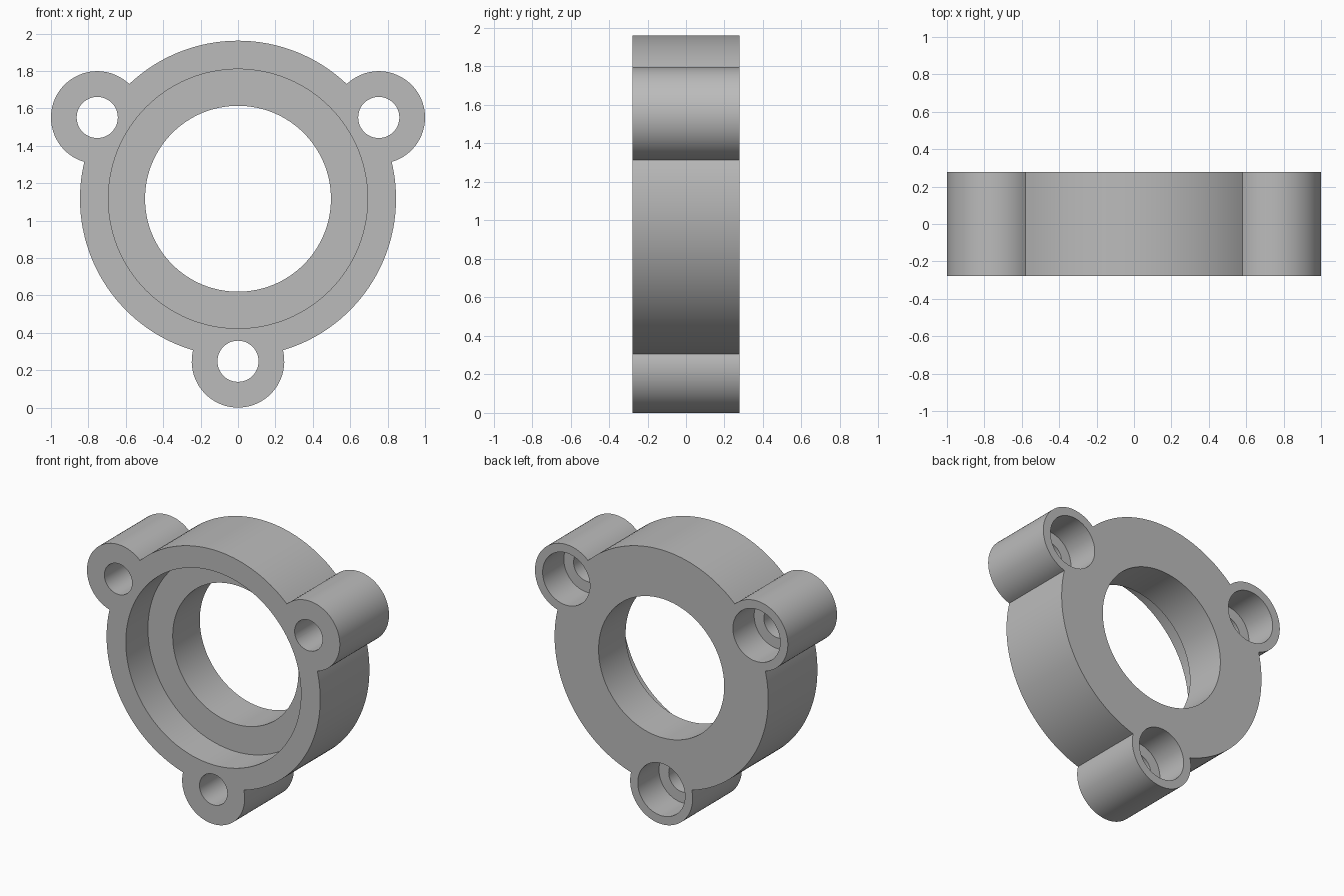
import bpy, bmesh
from math import pi, cos, sin, acos, atan2, radians
from mathutils import Matrix

if "Cube" in bpy.data.objects:
    bpy.data.objects.remove(bpy.data.objects["Cube"])

RING_R, SEAT_R, BORE_R = 0.845, 0.693, 0.497
LUG_R, LUG_DIST, HOLE_R, POCKET_R = 0.2475, 0.869, 0.11, 0.187
HALF, SEAT_DEPTH, POCKET_DEPTH = 0.278, 0.25, 0.24
CENTRE_Z = LUG_DIST + LUG_R
LUG_ANGLES = [radians(a) for a in (-90, 30, 150)]

grey = bpy.data.materials.new("plain grey")
grey.use_nodes = True
colour = (0.5, 0.5, 0.5, 1)
grey.diffuse_color = colour
grey.node_tree.nodes["Principled BSDF"].inputs["Base Color"].default_value = colour


def arc(cx, cz, r, start, end, steps):
    """Points along an arc, without its last point."""
    angles = [start + (end - start) * i / steps for i in range(steps)]
    return [(cx + r * cos(a), cz + r * sin(a)) for a in angles]


def link(bm, name):
    mesh = bpy.data.meshes.new(name)
    bmesh.ops.recalc_face_normals(bm, faces=bm.faces)
    bm.to_mesh(mesh)
    bm.free()
    mesh.materials.append(grey)
    obj = bpy.data.objects.new(name, mesh)
    bpy.context.collection.objects.link(obj)
    return obj


def extrude_profile(name, points, y0, y1):
    bm = bmesh.new()
    face = bm.faces.new([bm.verts.new((x, y0, z)) for x, z in points])
    new = bmesh.ops.extrude_face_region(bm, geom=[face])["geom"]
    verts = [v for v in new if isinstance(v, bmesh.types.BMVert)]
    bmesh.ops.translate(bm, verts=verts, vec=(0, y1 - y0, 0))
    return link(bm, name)


def cut_round(body, x, z, r, y0, y1, steps):
    """Cut a round hole along y out of the body."""
    cutter = extrude_profile("hole_cutter", arc(x, z, r, 0, 2 * pi, steps), y0, y1)
    cutter.hide_render = True
    mod = body.modifiers.new("hole", "BOOLEAN")
    mod.operation, mod.solver, mod.object = "DIFFERENCE", "EXACT", cutter
    bpy.context.view_layer.objects.active = body
    bpy.ops.object.modifier_apply(modifier=mod.name)
    bpy.data.objects.remove(cutter)


# Outline: ring arcs alternating with lug arcs
ring_gap = acos((RING_R**2 + LUG_DIST**2 - LUG_R**2) / (2 * RING_R * LUG_DIST))
lug_span = atan2(RING_R * sin(ring_gap), RING_R * cos(ring_gap) - LUG_DIST)
lugs = [(a, LUG_DIST * cos(a), CENTRE_Z + LUG_DIST * sin(a)) for a in LUG_ANGLES]
outline = []
for a, x, z in lugs:
    outline += arc(x, z, LUG_R, a - lug_span, a + lug_span, 40)
    outline += arc(0, CENTRE_Z, RING_R, a + ring_gap, a + 2 * pi / 3 - ring_gap, 40)
flange = extrude_profile("flange", outline, -HALF, HALF)

# Central bore and the wider seat at the front
cut_round(flange, 0, CENTRE_Z, BORE_R, -1, 1, 128)
cut_round(flange, 0, CENTRE_Z, SEAT_R, -1, SEAT_DEPTH - HALF, 128)

# Bolt holes with wider pockets at the back
for a, x, z in lugs:
    cut_round(flange, x, z, HOLE_R, -1, 1, 48)
    cut_round(flange, x, z, POCKET_R, HALF - POCKET_DEPTH, 1, 64)

bpy.ops.object.select_all(action="DESELECT")
flange.select_set(True)
bpy.context.view_layer.objects.active = flange
bpy.ops.object.shade_smooth_by_angle(angle=radians(30))
